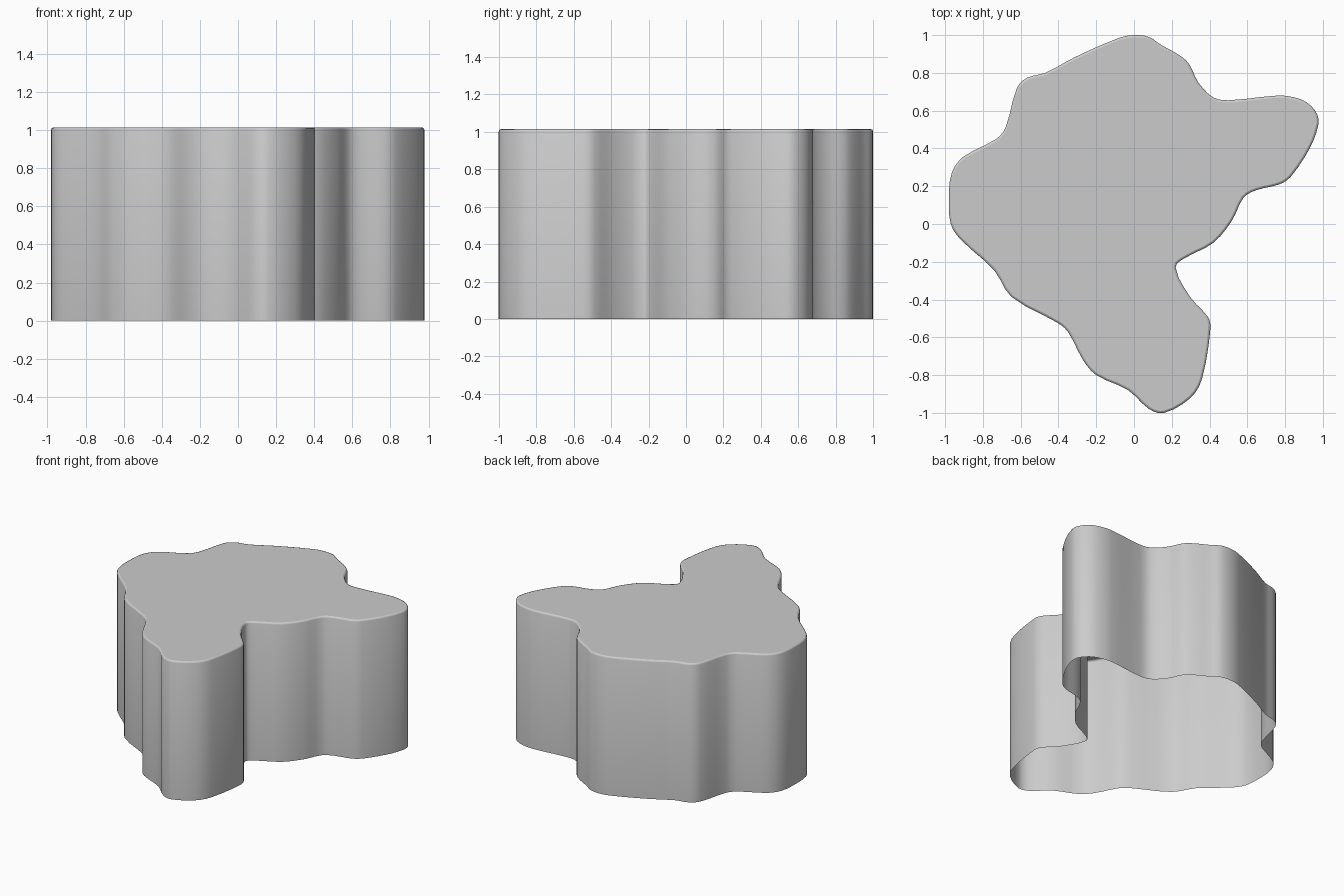
import bpy
import bmesh
import math
from mathutils import Vector

default_cube = bpy.data.objects.get("Cube")
if default_cube:
    bpy.data.objects.remove(default_cube, do_unlink=True)

HEIGHT = 1.015
LIP = 0.012
STEPS = 3

# Control points of the wavy outline, clockwise, in hundredths of a unit
OUTLINE = [
    (0, 100), (8, 99), (14, 95), (23, 90), (29, 85), (34, 75), (42, 67),
    (50, 65.5), (76, 68), (85, 67), (92, 64), (97, 58), (97.5, 52),
    (93, 40), (83, 25), (77, 21), (65, 18), (58, 14), (52, 2), (42, -10),
    (27, -18), (22, -23), (30, -39), (39, -49), (40.5, -55), (36, -82),
    (30, -92), (16, -100), (8, -98), (-3, -88), (-20, -80), (-27, -72),
    (-35, -57), (-41, -52), (-65, -38.5), (-74, -24.5), (-92, -8),
    (-97, 0), (-98, 14), (-96.5, 27), (-90.5, 35.5), (-73, 45),
    (-68, 51), (-62, 72), (-56.5, 77.5), (-47, 80), (-31, 88.5), (-8, 98.5),
]


def make_material(name, color):
    material = bpy.data.materials.new(name)
    material.use_nodes = True
    material.diffuse_color = color
    shader = next(n for n in material.node_tree.nodes if n.type == "BSDF_PRINCIPLED")
    shader.inputs["Base Color"].default_value = color
    return material


def smooth_loop(points, steps):
    """Round a closed loop of points with a spline through every point."""
    count = len(points)
    result = []
    for i in range(count):
        before, start, end, after = (points[(i + k) % count] for k in (-1, 0, 1, 2))
        span = (end - start).length
        # Tangents follow the neighbours, scaled to the length of the segment
        tangent_a = (end - before).normalized() * span
        tangent_b = (after - start).normalized() * span
        for step in range(steps):
            t = step / steps
            s = 1 - t
            result.append(start * (1 + 2 * t) * s * s + tangent_a * t * s * s
                          + end * (3 - 2 * t) * t * t - tangent_b * t * t * s)
    return result


def inset_loop(points, distance):
    """Move a clockwise loop inward by a small distance."""
    result = []
    for i, point in enumerate(points):
        along = (points[(i + 1) % len(points)] - points[i - 1]).normalized()
        result.append(point + Vector((along.y, -along.x)) * distance)
    return result


# Open-bottomed shell: straight wall, narrow rounded lip, closed top
outline = smooth_loop([Vector(p) / 100 for p in reversed(OUTLINE)][::-1], STEPS)
bm = bmesh.new()
rings = []
levels = [(0, 0)]
for angle in (0, math.pi / 4, math.pi / 2):
    levels.append((LIP * (1 - math.cos(angle)), HEIGHT - LIP * (1 - math.sin(angle))))
for inset, z in levels:
    rings.append([bm.verts.new((p.x, p.y, z)) for p in inset_loop(outline, inset)])
for lower, upper in zip(rings, rings[1:]):
    for i in range(len(lower)):
        bm.faces.new((lower[i], upper[i], upper[i - 1], lower[i - 1]))
bm.faces.new(list(reversed(rings[-1])))
bm.normal_update()

mesh = bpy.data.meshes.new("wavy_shell")
bm.to_mesh(mesh)
bm.free()
shell = bpy.data.objects.new("wavy_shell", mesh)
bpy.context.collection.objects.link(shell)
mesh.materials.append(make_material("light grey", (0.6, 0.6, 0.6, 1)))

bpy.ops.object.select_all(action="DESELECT")
shell.select_set(True)
bpy.context.view_layer.objects.active = shell
bpy.ops.object.shade_smooth_by_angle(angle=math.radians(50))
